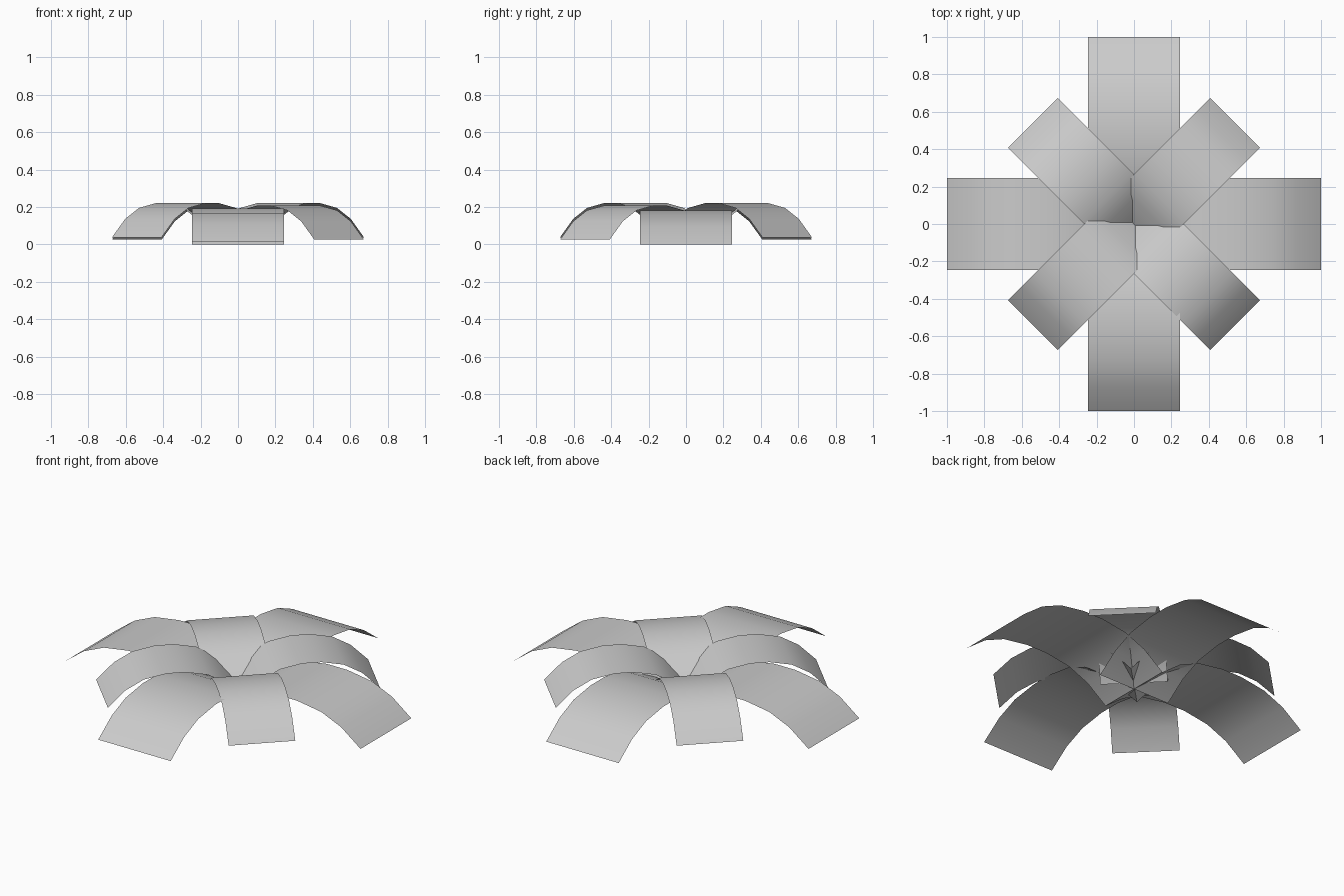
import bpy, bmesh, math
from mathutils import Matrix, Vector

cube = bpy.data.objects.get("Cube")
if cube:
    bpy.data.objects.remove(cube, do_unlink=True)

# Single leaf colour
grey = bpy.data.materials.new("light_grey")
grey.use_nodes = True
colour = (0.6, 0.6, 0.6, 1)
grey.diffuse_color = colour
grey.node_tree.nodes["Principled BSDF"].inputs["Base Color"].default_value = colour

# Symmetric arch, as fractions of leaf length and height
half = [(0, 0), (0.13, 0.54), (0.265, 0.86), (0.43, 1)]
ARCH = half + [(1 - t, h) for t, h in reversed(half)]


def leaf(name, angle, length, width, height, base):
    """Thin arched strip running outward from the centre."""
    bm = bmesh.new()
    rows = [[bm.verts.new((t * length, side * width / 2, h * height + base))
             for side in (-1, 1)] for t, h in ARCH]
    for (a, b), (c, d) in zip(rows, rows[1:]):
        bm.faces.new((a, c, d, b))
    bm.transform(Matrix.Rotation(math.radians(angle), 4, "Z"))
    mesh = bpy.data.meshes.new(name)
    bm.to_mesh(mesh)
    bm.free()
    mesh.materials.append(grey)
    mesh.shade_smooth()
    obj = bpy.data.objects.new(name, mesh)
    bpy.context.collection.objects.link(obj)


# Long, low outer leaves
for name, angle, base in (("left", 0, 0), ("back", 90, 0),
                          ("right", 180, 0), ("front", 270, 0.012)):
    leaf(name + "_long_leaf", angle, 1.0, 0.49, 0.18, base)

# Short, higher leaves between them; opposite pairs share a height
for name, angle, base in (("back_left", 45, 0.038), ("back_right", 135, 0.025),
                          ("front_right", 225, 0.038), ("front_left", 315, 0.025)):
    leaf(name + "_short_leaf", angle, 0.765, 0.375, 0.182, base)
